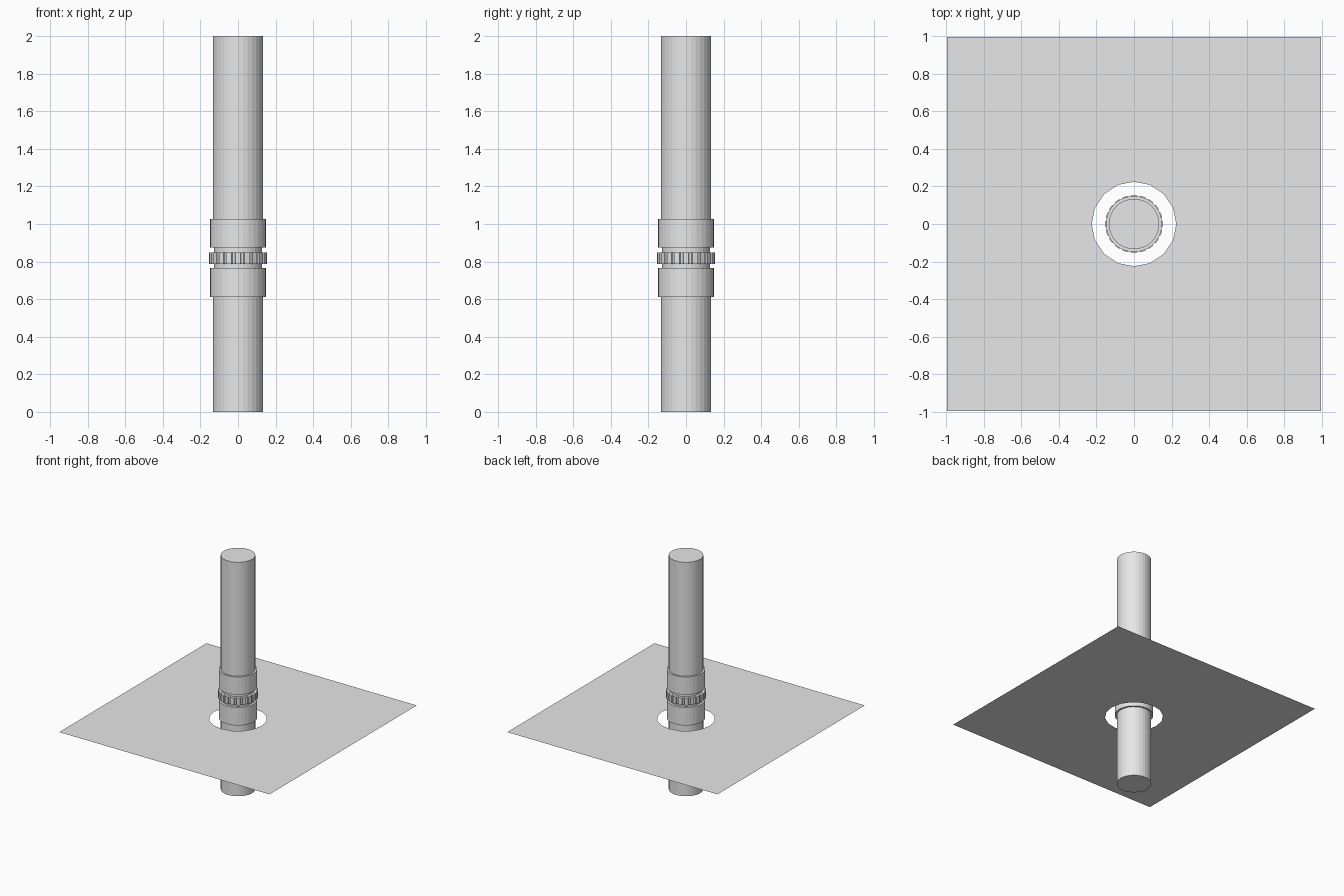
import bpy, bmesh
from math import sin, cos, pi

cube = bpy.data.objects.get("Cube")
if cube:
    bpy.data.objects.remove(cube)

grey = bpy.data.materials.new("plain grey")
grey.use_nodes = True
grey.diffuse_color = (0.8, 0.8, 0.8, 1)
grey.node_tree.nodes["Principled BSDF"].inputs["Base Color"].default_value = (0.8, 0.8, 0.8, 1)


def finish(name, bm):
    mesh = bpy.data.meshes.new(name)
    bm.to_mesh(mesh)
    bm.free()
    mesh.materials.append(grey)
    obj = bpy.data.objects.new(name, mesh)
    bpy.context.collection.objects.link(obj)
    return obj


def ring(radius, sides):
    return [(radius * cos(2 * pi * i / sides), radius * sin(2 * pi * i / sides))
            for i in range(sides)]


def prism(name, outline, bottom, top):
    """Extrude a closed outline upwards into a capped solid."""
    bm = bmesh.new()
    low = [bm.verts.new((x, y, bottom)) for x, y in outline]
    high = [bm.verts.new((x, y, top)) for x, y in outline]
    n = len(outline)
    for i in range(n):
        j = (i + 1) % n
        bm.faces.new((low[i], low[j], high[j], high[i]))
    bm.faces.new(low[::-1])
    bm.faces.new(high)
    return finish(name, bm)


# Pipes, connecting neck and the two collars
SIDES = 32
for name, radius, bottom, top in (
        ("lower_pipe", 0.134, 0.0, 0.62),
        ("lower_collar", 0.149, 0.612, 0.766),
        ("neck", 0.128, 0.76, 0.88),
        ("upper_collar", 0.149, 0.875, 1.027),
        ("upper_pipe", 0.134, 1.02, 2.0)):
    prism(name, ring(radius, SIDES), bottom, top)

# Toothed ring between the collars
TEETH = 20
outline = []
for i in range(TEETH):
    for offset, radius in ((-0.3, 0.154), (0.3, 0.154), (0.36, 0.143), (0.64, 0.143)):
        a = 2 * pi * (i + offset) / TEETH
        outline.append((radius * cos(a), radius * sin(a)))
prism("toothed_ring", outline, 0.787, 0.848)

# Thin square sheet with a sixteen-sided hole around the pipe
HALF, LEVEL, HOLE_SIDES = 0.995, 0.6, 16
bm = bmesh.new()
inner, outer = [], []
for x, y in ring(0.225, HOLE_SIDES):
    inner.append(bm.verts.new((x, y, LEVEL)))
    s = HALF / max(abs(x), abs(y))
    outer.append(bm.verts.new((x * s, y * s, LEVEL)))
for i in range(HOLE_SIDES):
    j = (i + 1) % HOLE_SIDES
    bm.faces.new((inner[i], outer[i], outer[j], inner[j]))
finish("square_sheet", bm)
